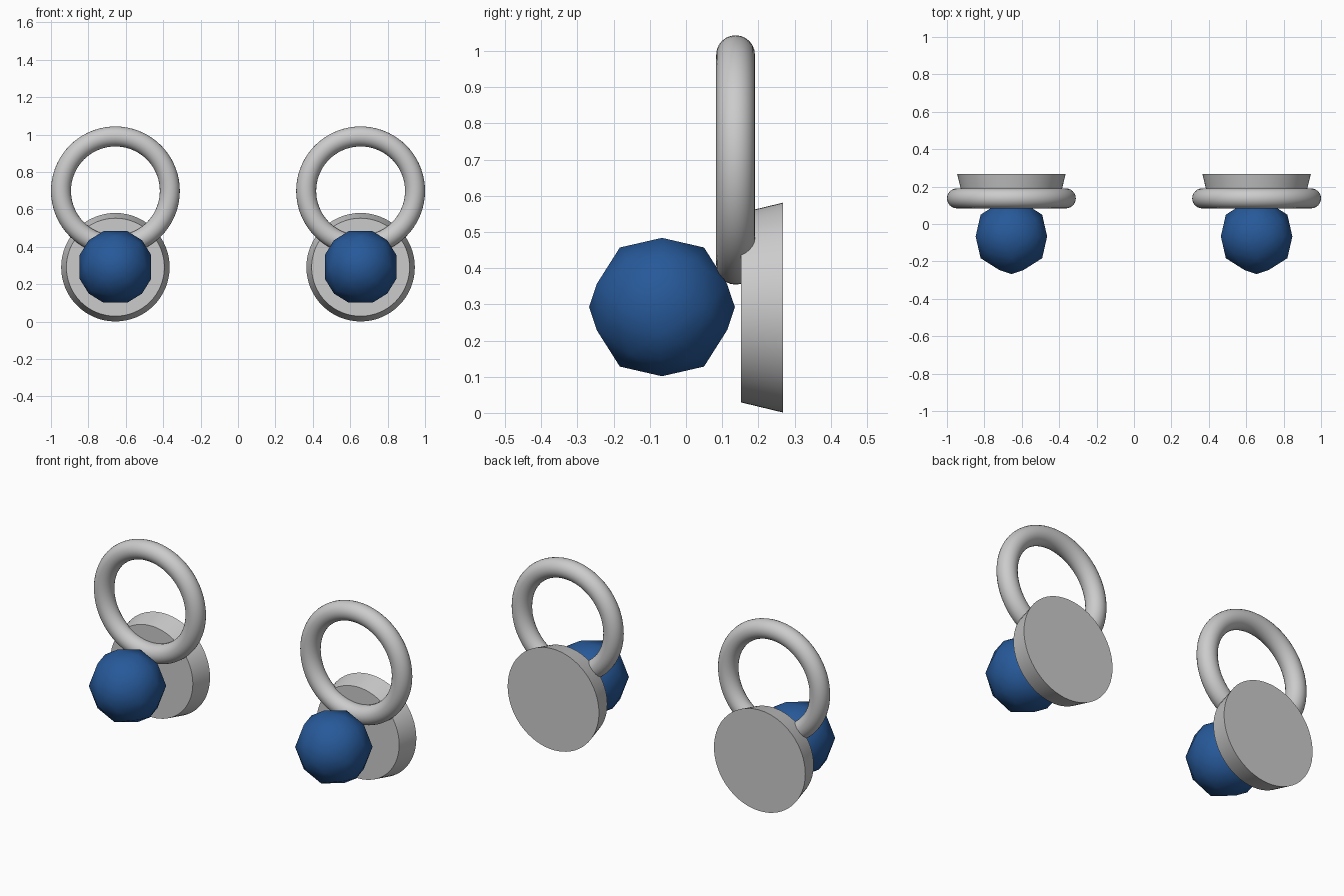
import bpy, bmesh
from math import pi, radians
from mathutils import Matrix, Vector

if "Cube" in bpy.data.objects:
    bpy.data.objects.remove(bpy.data.objects["Cube"])

blue = bpy.data.materials.new("blue")
blue.diffuse_color = (0.02, 0.10, 0.32, 1)
blue.use_nodes = True
blue.node_tree.nodes["Principled BSDF"].inputs["Base Color"].default_value = blue.diffuse_color

TURN = Matrix.Rotation(pi / 2, 4, 'X')      # z axis -> -y (front)


def finish(obj, name, angle=30):
    obj.name = name
    bpy.ops.object.select_all(action='DESELECT')
    obj.select_set(True)
    bpy.context.view_layer.objects.active = obj
    bpy.ops.object.shade_smooth_by_angle(angle=radians(angle))


def faceted_bead(name, centre, radius):
    # Octahedron with each edge split in three, pushed out to a sphere
    n, bm = 3, bmesh.new()
    span = range(-n, n + 1)
    for a in span:
        for b in span:
            for c in span:
                if abs(a) + abs(b) + abs(c) == n:
                    bm.verts.new(Vector((a, b, c)).normalized() * radius)
    bmesh.ops.convex_hull(bm, input=bm.verts[:])
    bm.transform(Matrix.Translation(centre) @ Matrix.Rotation(pi / 4, 4, 'Y'))
    bmesh.ops.recalc_face_normals(bm, faces=bm.faces[:])
    mesh = bpy.data.meshes.new(name)
    bm.to_mesh(mesh)
    bm.free()
    mesh.materials.append(blue)
    obj = bpy.data.objects.new(name, mesh)
    bpy.context.collection.objects.link(obj)
    finish(obj, name, 60)


for side, x in (("left", -0.6555), ("right", 0.6555)):
    # Upright ring
    bpy.ops.mesh.primitive_torus_add(
        major_radius=0.291, minor_radius=0.0535,
        major_segments=72, minor_segments=24,
        location=(x, 0.137, 0.699), rotation=(pi / 2, 0, 0))
    finish(bpy.context.object, side + "_ring", 60)

    # Tapered backing disc, wider at the back
    bpy.ops.mesh.primitive_cone_add(
        vertices=64, radius1=0.29, radius2=0.262, depth=0.116,
        location=(x, 0.21, 0.291), rotation=TURN.to_euler())
    finish(bpy.context.object, side + "_backing_disc")

    # Blue bead
    faceted_bead(side + "_bead", (x, -0.0665, 0.2925), 0.2015)
